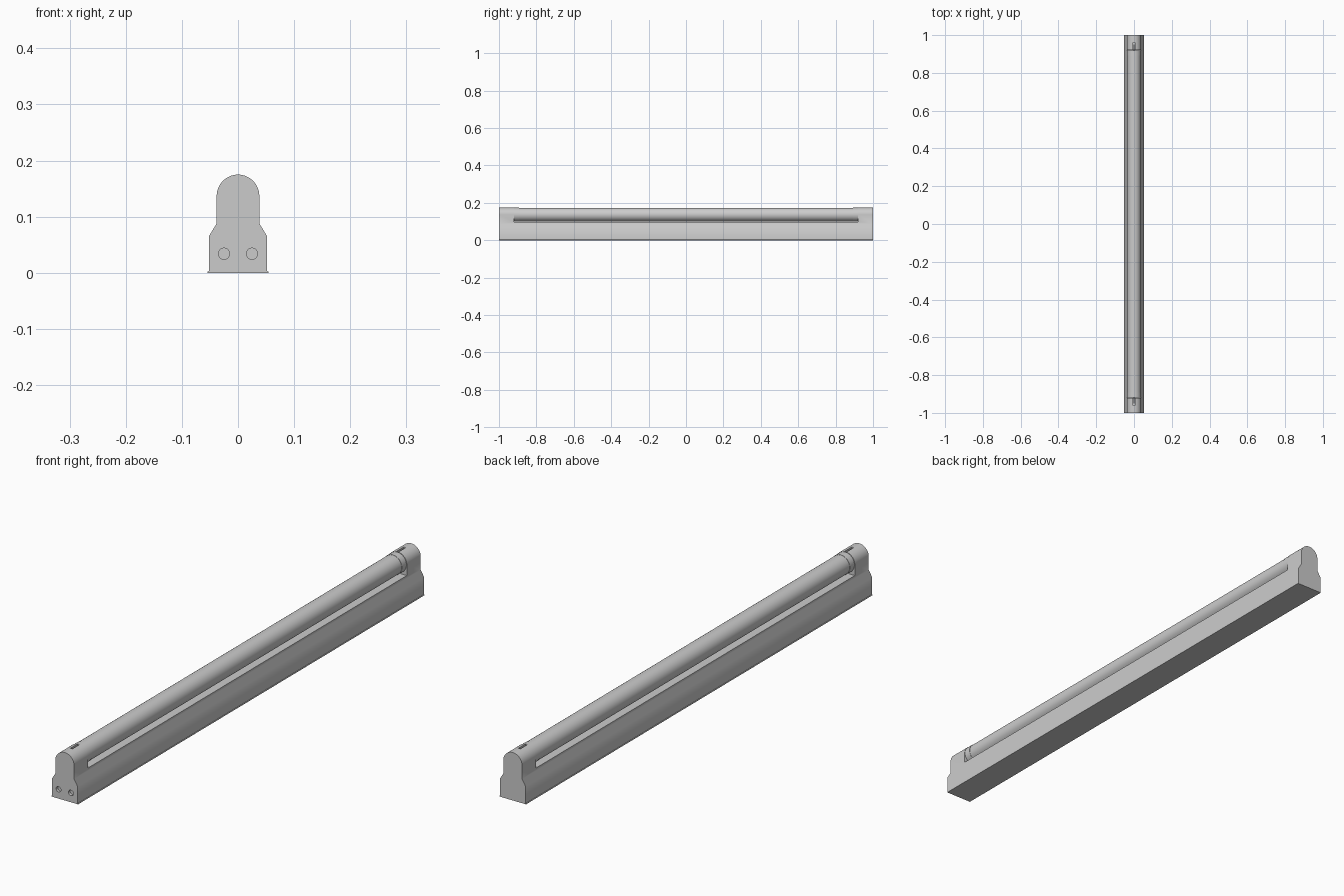
import bpy, bmesh, math

if "Cube" in bpy.data.objects:
    bpy.data.objects.remove(bpy.data.objects["Cube"])

TUBE_Z, CAP_R = 0.137, 0.038
INNER = 0.92  # where each end holder meets the tube


def finish(ob, angle=40):
    bpy.ops.object.select_all(action='DESELECT')
    ob.select_set(True)
    bpy.context.view_layer.objects.active = ob
    bpy.ops.object.shade_smooth_by_angle(angle=math.radians(angle))


def prism(name, profile, y0, y1):
    """Extrude an x/z outline along y."""
    bm = bmesh.new()
    face = bm.faces.new([bm.verts.new((x, y0, z)) for x, z in profile])
    ext = bmesh.ops.extrude_face_region(bm, geom=[face])['geom']
    verts = [g for g in ext if isinstance(g, bmesh.types.BMVert)]
    bmesh.ops.translate(bm, verts=verts, vec=(0, y1 - y0, 0))
    bmesh.ops.recalc_face_normals(bm, faces=bm.faces)
    me = bpy.data.meshes.new(name)
    bm.to_mesh(me)
    bm.free()
    ob = bpy.data.objects.new(name, me)
    bpy.context.collection.objects.link(ob)
    return ob


def rect(x, z0, z1):
    return [(-x, z0), (x, z0), (x, z1), (-x, z1)]


def circle(r, z, x=0, n=48):
    return [(x + r * math.cos(2 * math.pi * i / n),
             z + r * math.sin(2 * math.pi * i / n)) for i in range(n)]


def cut(ob, cutter):
    mod = ob.modifiers.new("cut", 'BOOLEAN')
    mod.operation, mod.solver, mod.object = 'DIFFERENCE', 'EXACT', cutter
    cutter.hide_render = True
    bpy.context.view_layer.objects.active = ob
    bpy.ops.object.modifier_apply(modifier=mod.name)
    bpy.data.objects.remove(cutter)


# Housing: batten and both end holders share one outline
right = [(0.054, 0), (0.054, 0.002), (0.052, 0.003), (0.052, 0.065),
         (0.038, 0.088)]
arch = [(CAP_R * math.cos(math.pi * i / 32),
         TUBE_Z + CAP_R * math.sin(math.pi * i / 32)) for i in range(33)]
outline = right + arch + [(-x, z) for x, z in reversed(right)]
housing = prism("housing", outline, -1, 1)

# Open the middle for the tube
cut(housing, prism("tube_gap", rect(0.1, 0.098, 0.3), -INNER, INNER))

# Pin slots in the top of the holders
for s in (-1, 1):
    y0, y1 = sorted((s * 0.91, s * 0.962))
    cut(housing, prism("slot", rect(0.004, 0.115, 0.2), y0, y1))

# Cable knockouts in the front end
for x in (-0.025, 0.025):
    cut(housing, prism("knockout", circle(0.01, 0.034, x, 24), -1.1, -0.99))
finish(housing)

# Lamp tube with metal end rings and contact pins
finish(prism("lamp_tube", circle(0.036, TUBE_Z), -0.9, 0.9))
for s, side in ((-1, "front"), (1, "back")):
    parts = [("ring", 0.037, TUBE_Z, 0.893, 0.919),
             ("upper_pin", 0.003, TUBE_Z + 0.013, 0.915, 0.95),
             ("lower_pin", 0.003, TUBE_Z - 0.013, 0.915, 0.95)]
    for name, r, z, a, b in parts:
        y0, y1 = sorted((s * a, s * b))
        finish(prism(f"{side}_{name}", circle(r, z, 0, 48 if r > 0.01 else 12),
                     y0, y1))
